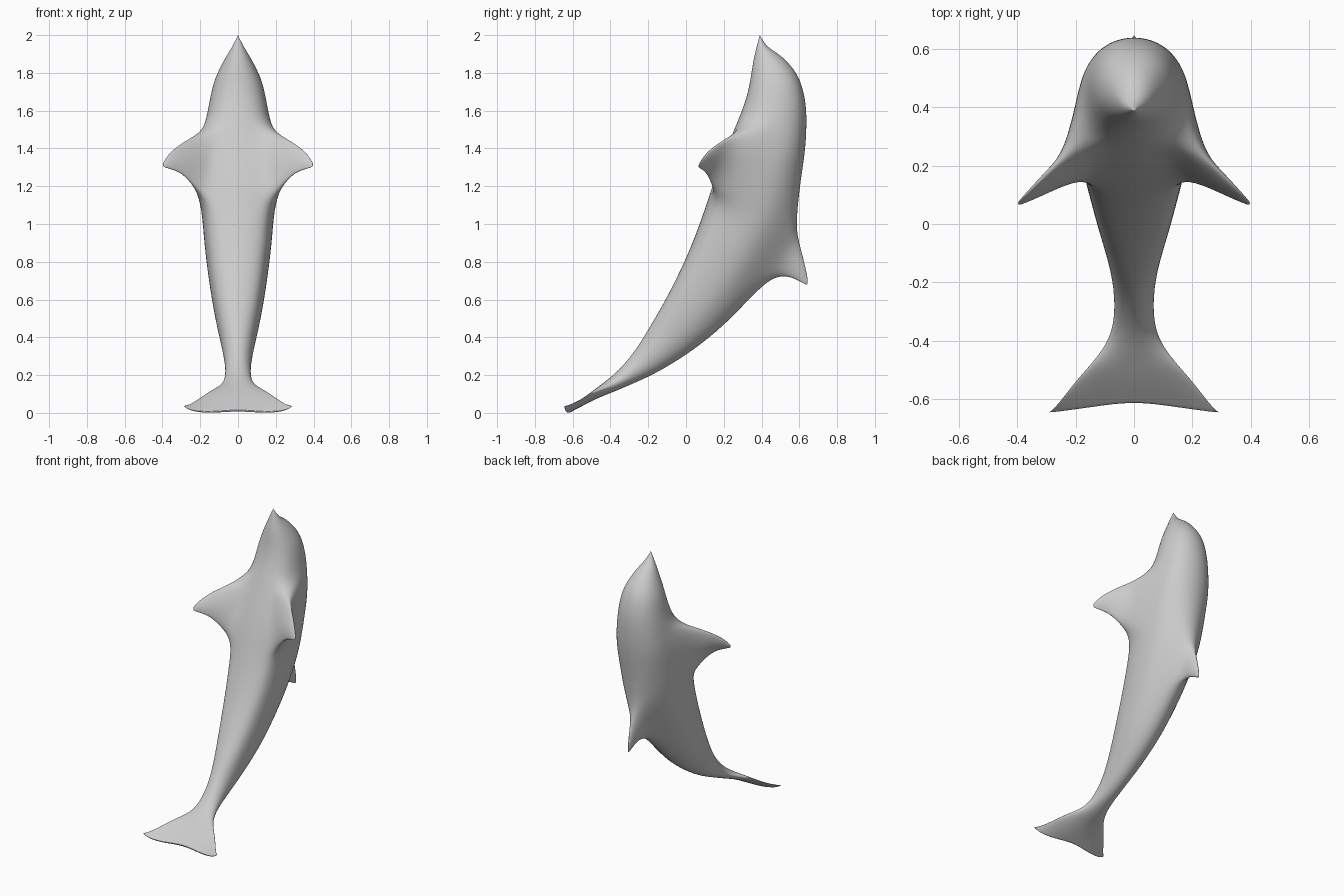
import bpy, bmesh, math
from mathutils import Vector

cube = bpy.data.objects.get("Cube")
if cube:
    bpy.data.objects.remove(cube, do_unlink=True)

# Skin material
GREY = (0.6, 0.6, 0.6, 1.0)
skin = bpy.data.materials.new("grey_skin")
skin.use_nodes = True
skin.diffuse_color = GREY
bsdf = next(n for n in skin.node_tree.nodes if n.type == 'BSDF_PRINCIPLED')
bsdf.inputs["Base Color"].default_value = GREY

SEGS = 12
# Body sections from snout to tail: belly (y, z), back (y, z), half width,
# belly and back roundness (1 = round, less = boxy, more = ridged)
SECTIONS = [
    ((.372, 1.93), (.430, 1.935), .034, 1, 1),
    ((.357, 1.87), (.502, 1.895), .066, .95, 1),
    ((.346, 1.80), (.565, 1.830), .102, .9, .95),
    ((.335, 1.73), (.610, 1.755), .133, .9, .92),
    ((.312, 1.64), (.637, 1.64), .153, .85, .92),
    ((.268, 1.53), (.640, 1.52), .174, .8, .92),
    ((.215, 1.40), (.632, 1.38), .193, .7, .92),
    ((.158, 1.25), (.607, 1.22), .195, .56, 1),
    ((.110, 1.10), (.587, 1.02), .190, .55, 1.15),
    ((.057, .950), (.525, .850), .180, .6, 1.3),
    ((-.010, .790), (.405, .675), .160, .65, 1.25),
    ((-.10, .610), (.215, .470), .130, .72, 1.1),
    ((-.18, .475), (.040, .330), .098, .85, 1),
    ((-.26, .340), (-.145, .215), .070, 1, 1),
    ((-.35, .230), (-.28, .155), .065, 1, 1),
    ((-.42, .172), (-.38, .112), .085, 1, 1),
    ((-.49, .118), (-.465, .078), .145, 1, 1),
    ((-.55, .070), (-.535, .042), .207, 1, 1),
    ((-.606, .022), (-.600, .011), .290, 1, 1),
]
LAST = len(SECTIONS) - 1

bm = bmesh.new()
crease_v = bm.verts.layers.float.new("crease_vert")
crease_e = bm.edges.layers.float.new("crease_edge")


def section_point(r, k):
    """Point k of body section r; k = 0 is the belly, 3 the left, 6 the back."""
    belly, back, w, belly_round, back_round = SECTIONS[r]
    a = math.tau * k / SEGS
    c, s = math.cos(a), math.sin(a)
    power = belly_round if c > 0 else back_round
    grow = 1.036 if r < LAST else 1.0   # offsets the smoothing shrinkage
    c = math.copysign(abs(c) ** power, c) * grow
    s = math.copysign(abs(s) ** power, s) * grow
    y = (belly[0] + back[0]) / 2 + c * (belly[0] - back[0]) / 2
    z = (belly[1] + back[1]) / 2 + c * (belly[1] - back[1]) / 2
    if r >= LAST - 2:                   # fluke tips lift slightly
        z += .02 * s * s
    if r == LAST:                       # swept, wavy trailing edge of the flukes
        y -= .042 * abs(s)
        z -= .028 * math.sin(2 * a) ** 2
    return Vector((s * w, y, z))


# Fins: sections covered, segments covered, thickness direction,
# and layers of (leading point, trailing point, half thickness)
PECTORAL = [
    ((.214, .250, 1.482), (.208, .152, 1.165), .043),
    ((.296, .176, 1.434), (.288, .114, 1.262), .025),
    ((.362, .108, 1.380), (.352, .083, 1.288), .014),
    ((.396, .073, 1.325), (.394, .065, 1.300), .005),
]
DORSAL = [
    ((0, .594, .940), (0, .485, .722), .042),
    ((0, .620, .835), (0, .570, .713), .022),
    ((0, .645, .715), (0, .643, .668), .005),
]
FINS = [
    (5, 8, 1, PECTORAL, Vector((.78, .62, 0)), 1),
    (5, 8, 1, PECTORAL, Vector((.78, .62, 0)), -1),
    (8, 10, 5, DORSAL, Vector((-1, 0, 0)), 1),
]


def seg(k, side):
    return (k * side) % SEGS


# Body patches left open for the fin roots
open_faces, open_verts = set(), set()
for r0, r1, k0, _, _, side in FINS:
    for r in range(r0, r1):
        for k in (k0, k0 + 1):
            a, b = seg(k, side), seg(k + 1, side)
            open_faces.add((r, a if side > 0 else b))
    open_verts |= {(r, seg(k0 + 1, side)) for r in range(r0 + 1, r1)}

# Body loft
V = {(r, k): bm.verts.new(section_point(r, k))
     for r in range(LAST + 1) for k in range(SEGS) if (r, k) not in open_verts}
for r in range(LAST):
    for k in range(SEGS):
        if (r, k) not in open_faces:
            n = (k + 1) % SEGS
            bm.faces.new((V[r, k], V[r, n], V[r + 1, n], V[r + 1, k]))

# Pointed snout
snout = bm.verts.new((0, .39, 2.0))
snout[crease_v] = 1.0
for k in range(SEGS):
    bm.faces.new((snout, V[0, (k + 1) % SEGS], V[0, k]))

# Crisp trailing edge of the tail flukes
for k in range(3):
    for side in (1, -1):
        ids = dict.fromkeys(seg(i, side) for i in (k, k + 1, 5 - k, 6 - k))
        bm.faces.new([V[LAST, i] for i in ids])
for k in range(SEGS):
    e = bm.edges.get((V[LAST, k], V[LAST, (k + 1) % SEGS]))
    e[crease_e] = .9
for k in (3, 9):
    V[LAST, k][crease_v] = 1.0


def build_fin(r0, r1, k0, layers, normal, side):
    """Grow a tapering fin out of an open body patch."""
    mid, m = k0 + 1, r1 - r0
    rim = [(r0, k0), (r0, mid), (r0, k0 + 2)]
    rim += [(r, k0 + 2) for r in range(r0 + 1, r1)]
    rim += [(r1, k0 + 2), (r1, mid), (r1, k0)]
    rim += [(r, k0) for r in range(r1 - 1, r0, -1)]

    def place(r, k, layer):
        lead, trail, thick = Vector(layer[0]), Vector(layer[1]), layer[2]
        t = (r - r0 + .3) / (m + .6)
        if k == mid and r in (r0, r1):
            t = (r - r0) / m
        p = lead.lerp(trail, t)
        p += normal * (k - mid) * thick * math.sqrt(max(0, math.sin(math.pi * t)))
        p.x *= side
        return bm.verts.new(p)

    prev = {(r, k): V[r, seg(k, side)] for r, k in rim}
    for layer in layers:
        cur = {(r, k): place(r, k, layer) for r, k in rim}
        for a, b in zip(rim, rim[1:] + rim[:1]):
            bm.faces.new((prev[a], prev[b], cur[b], cur[a]))
        prev = cur
    # Tip cap
    for r in range(r0 + 1, r1):
        prev[r, mid] = place(r, mid, layers[-1])
    for r in range(r0, r1):
        for k in (k0, mid):
            bm.faces.new((prev[r, k], prev[r, k + 1],
                          prev[r + 1, k + 1], prev[r + 1, k]))


for fin in FINS:
    build_fin(*fin)

bmesh.ops.recalc_face_normals(bm, faces=bm.faces[:])
for f in bm.faces:
    f.smooth = True

mesh = bpy.data.meshes.new("dolphin_body")
bm.to_mesh(mesh)
bm.free()
mesh.materials.append(skin)
body = bpy.data.objects.new("dolphin_body", mesh)
bpy.context.collection.objects.link(body)

# Smooth skin over the control cage
sub = body.modifiers.new("smooth_skin", 'SUBSURF')
sub.levels = sub.render_levels = 3
